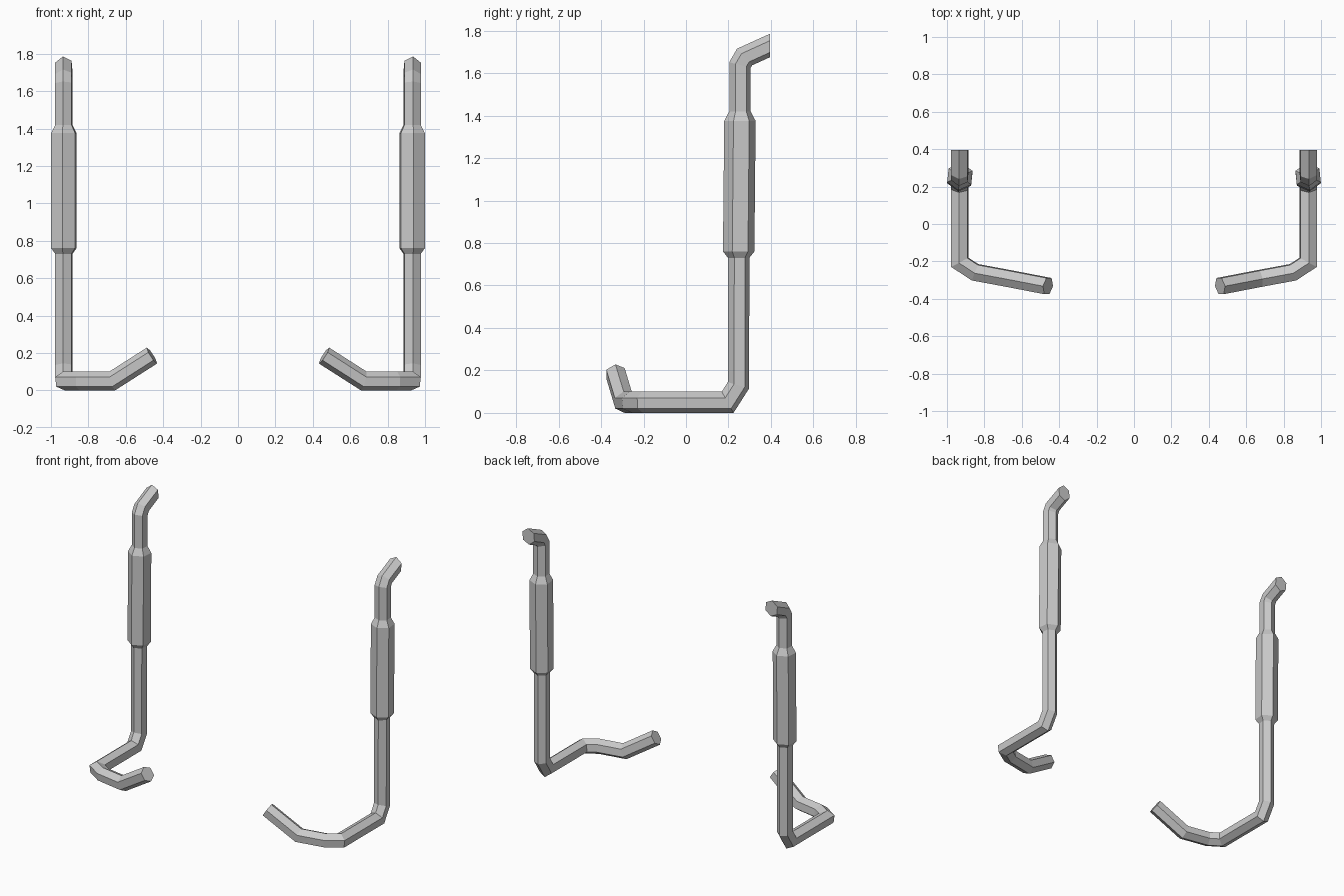
import bpy, bmesh
from math import cos, sin, radians
from mathutils import Vector

if "Cube" in bpy.data.objects:
    bpy.data.objects.remove(bpy.data.objects["Cube"])

SIDES, RADIUS = 6, 0.0505
X = 0.931

# Pipe path from the upper end to the front tip: (point, section scale)
path = [
    ((X, 0.395, 1.73), 1), ((X, 0.276, 1.676), 1), ((X, 0.254, 1.638), 1),
    ((X, 0.254, 1.42), 1), ((X, 0.254, 1.375), 1.47),      # silencer upper end
    ((X, 0.248, 0.76), 1.47), ((X, 0.248, 0.73), 1),       # silencer lower end
    ((X, 0.247, 0.13), 1), ((X, 0.196, 0.05), 1),          # rear bend
    ((X, -0.205, 0.05), 1), ((0.85, -0.258, 0.05), 1),     # front bend
    ((0.673, -0.291, 0.05), 1), ((0.46, -0.332, 0.186), 1),
]


def sweep(name, path):
    """Sweep a six-sided section along the path with mitred corners."""
    pts = [Vector(p) for p, _ in path]
    dirs = [(b - a).normalized() for a, b in zip(pts, pts[1:])]
    angles = [radians(84 + 360 / SIDES * i) for i in range(SIDES)]
    # upper end is cut upright, so its section is slightly stretched in z
    offsets = [Vector((cos(a), 0, sin(a) * 1.1)) * RADIUS for a in angles]
    bm = bmesh.new()
    rings = []
    for i, (p, (_, scale)) in enumerate(zip(pts, path)):
        if i:
            d = dirs[i - 1]
            n = d + dirs[i] if i < len(dirs) else d
            offsets = [o - d * (o.dot(n) / d.dot(n)) for o in offsets]
        rings.append([bm.verts.new(p + o * scale) for o in offsets])
    for a, b in zip(rings, rings[1:]):
        for i in range(SIDES):
            j = (i + 1) % SIDES
            bm.faces.new((a[i], a[j], b[j], b[i]))
    bm.faces.new(rings[0])
    bm.faces.new(rings[-1])
    bmesh.ops.recalc_face_normals(bm, faces=bm.faces)
    mesh = bpy.data.meshes.new(name)
    bm.to_mesh(mesh)
    bm.free()
    obj = bpy.data.objects.new(name, mesh)
    bpy.context.collection.objects.link(obj)
    return obj


# Pair of exhaust pipes, mirrored left to right
pipes = sweep("exhaust_pipes", path)
mirror = pipes.modifiers.new("mirror", 'MIRROR')
mirror.use_axis = (True, False, False)
mirror.use_mirror_merge = False
